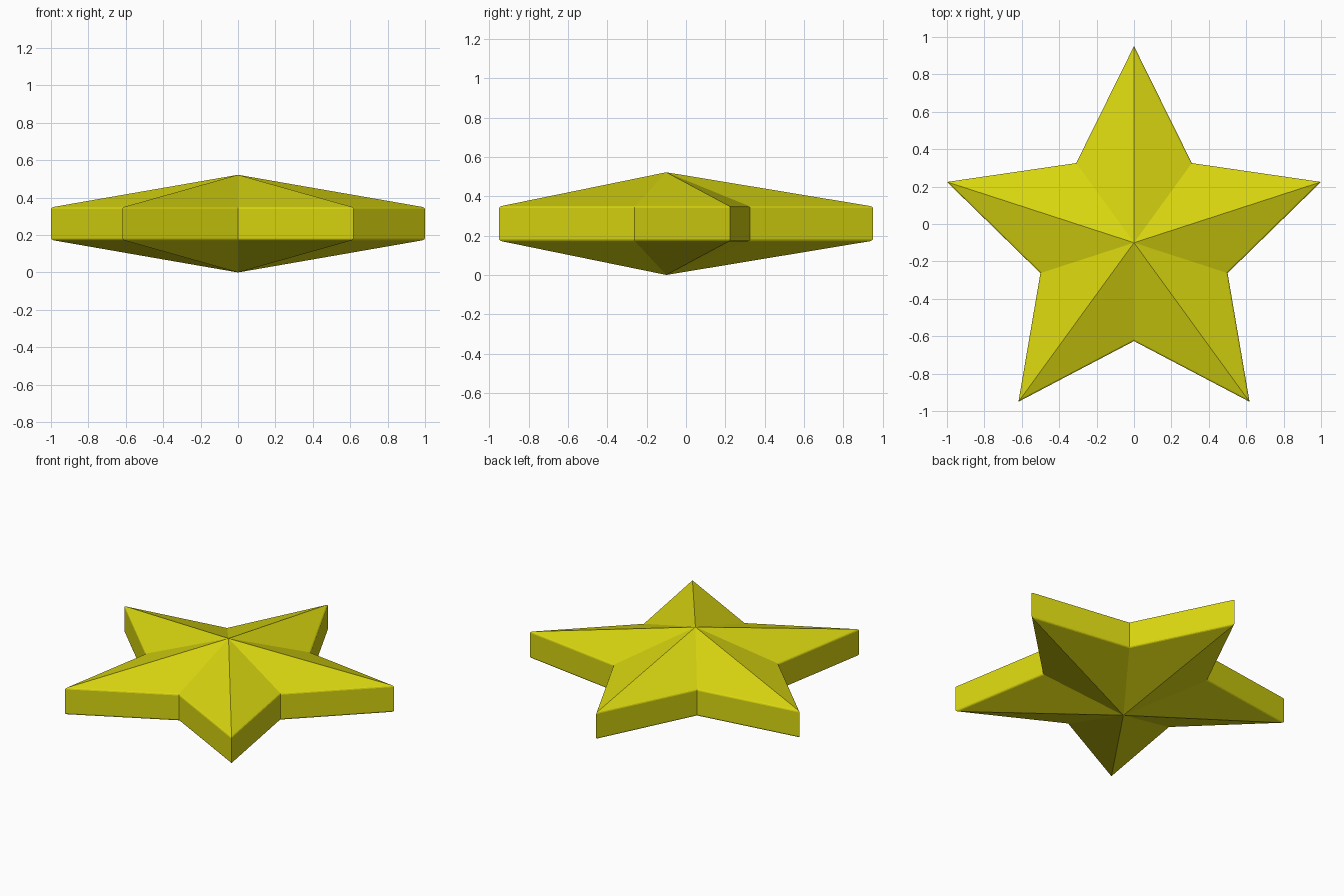
import bpy
import bmesh
from math import cos, sin, pi

cube = bpy.data.objects.get("Cube")
if cube:
    bpy.data.objects.remove(cube, do_unlink=True)

POINTS = 5
OUTER, INNER = 1.051, 0.526
CENTRE_Y = -0.1
RIM_LOW, RIM_HIGH, TOP = 0.174, 0.348, 0.522

# Yellow material
yellow = bpy.data.materials.new("star_yellow")
yellow.use_nodes = True
colour = (0.70, 0.68, 0.005, 1)
yellow.diffuse_color = colour
yellow.node_tree.nodes["Principled BSDF"].inputs["Base Color"].default_value = colour

bm = bmesh.new()


def rim(z):
    """Star outline at height z, alternating tips and notches."""
    ring = []
    for i in range(2 * POINTS):
        angle = pi / 2 + i * pi / POINTS
        radius = INNER if i % 2 else OUTER
        ring.append(bm.verts.new((radius * cos(angle), CENTRE_Y + radius * sin(angle), z)))
    return ring


# Upright sides with a faceted pyramid above and below
low, high = rim(RIM_LOW), rim(RIM_HIGH)
bottom = bm.verts.new((0, CENTRE_Y, 0))
top = bm.verts.new((0, CENTRE_Y, TOP))
rim_edges = []
for i in range(2 * POINTS):
    j = (i + 1) % (2 * POINTS)
    bm.faces.new((low[i], low[j], high[j], high[i]))
    bm.faces.new((high[i], high[j], top))
    bm.faces.new((low[j], low[i], bottom))
    rim_edges += [bm.edges.get((r[i], r[j])) for r in (low, high)]

# Slightly softened rim
bmesh.ops.bevel(bm, geom=rim_edges, offset=0.008, offset_type='OFFSET',
                segments=2, profile=0.5, affect='EDGES', clamp_overlap=True)
bmesh.ops.recalc_face_normals(bm, faces=bm.faces)

mesh = bpy.data.meshes.new("star")
bm.to_mesh(mesh)
bm.free()
mesh.materials.append(yellow)
star = bpy.data.objects.new("star", mesh)
bpy.context.collection.objects.link(star)
